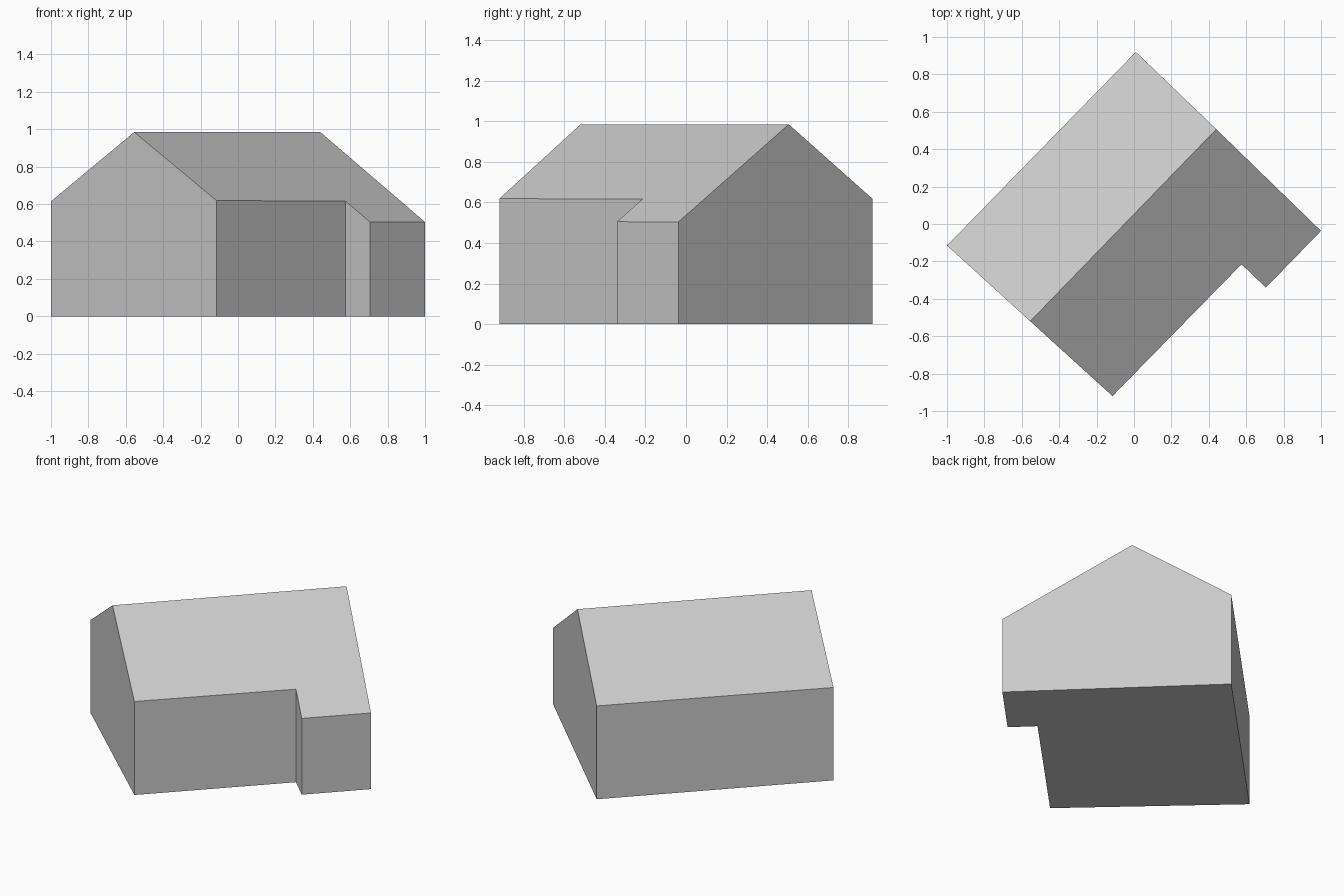
import bpy
import bmesh
from mathutils import Vector

cube = bpy.data.objects.get("Cube")
if cube:
    bpy.data.objects.remove(cube, do_unlink=True)

RIDGE_Z = 0.985
SLOPE = 0.616

# Ridge ends and wall corners in plan, counter-clockwise from the left-hand gable
ridge = [Vector((-0.555, -0.52)), Vector((0.44, 0.507))]
corners = [Vector(c) for c in (
    (-1, -0.115), (-0.115, -0.92), (0.575, -0.215),
    (0.705, -0.34), (1, -0.037), (0.01, 0.92))]
along = (ridge[1] - ridge[0]).normalized()
across = Vector((along.y, -along.x))


def roof_height(p):
    """Height of the pitched roof above a plan point."""
    return RIDGE_Z - SLOPE * abs((p - ridge[0]).dot(across))


# Plain grey plaster
grey = bpy.data.materials.new("plain grey")
grey.use_nodes = True
colour = (0.6, 0.6, 0.6, 1)
grey.diffuse_color = colour
grey.node_tree.nodes["Principled BSDF"].inputs["Base Color"].default_value = colour

bm = bmesh.new()
base = [bm.verts.new((p.x, p.y, 0)) for p in corners]
eave = [bm.verts.new((p.x, p.y, roof_height(p))) for p in corners]
near, far = [bm.verts.new((p.x, p.y, RIDGE_Z)) for p in ridge]

# Walls, with the gable peaks added to the two end walls
peaks = {0: [near], 4: [far]}
for i in range(len(corners)):
    j = (i + 1) % len(corners)
    bm.faces.new([base[i], base[j], eave[j]] + peaks.get(i, []) + [eave[i]])

# Floor and the two roof slopes, the front one stepping down over the wing
bm.faces.new(base[::-1])
bm.faces.new([near] + eave[1:5] + [far])
bm.faces.new([far, eave[5], eave[0], near])
bmesh.ops.recalc_face_normals(bm, faces=bm.faces[:])

mesh = bpy.data.meshes.new("house")
bm.to_mesh(mesh)
bm.free()
mesh.materials.append(grey)
house = bpy.data.objects.new("house", mesh)
bpy.context.collection.objects.link(house)
